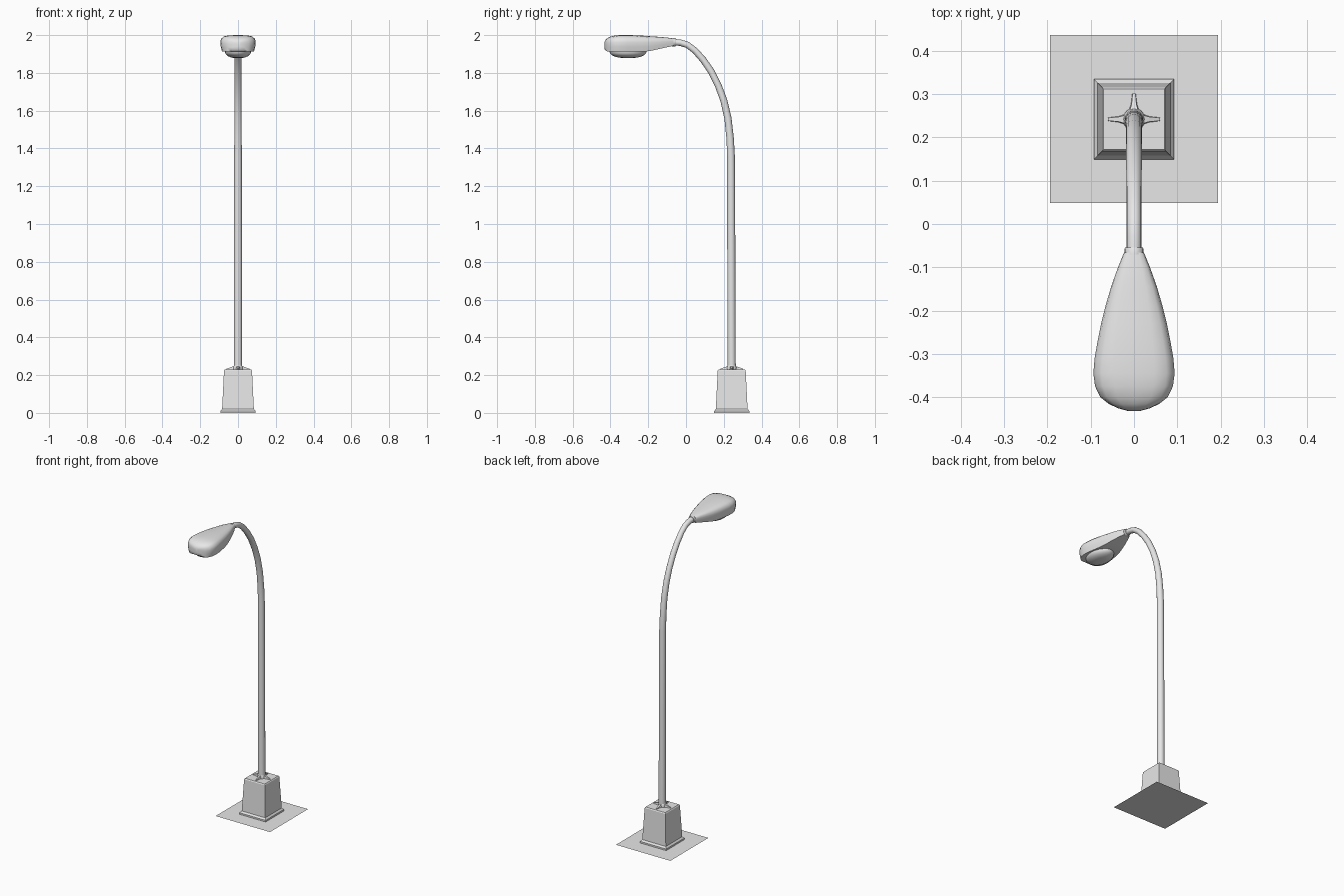
import bpy, bmesh, math
from mathutils import Vector

if "Cube" in bpy.data.objects:
    bpy.data.objects.remove(bpy.data.objects["Cube"])

POLE_Y = 0.242
grey = bpy.data.materials.new("light_grey")
grey.diffuse_color = (0.8, 0.8, 0.8, 1)
grey.use_nodes = True
grey.node_tree.nodes["Principled BSDF"].inputs["Base Color"].default_value = grey.diffuse_color


def make_object(name, bm, smooth=None):
    bmesh.ops.recalc_face_normals(bm, faces=bm.faces)
    me = bpy.data.meshes.new(name)
    bm.to_mesh(me)
    bm.free()
    me.materials.append(grey)
    ob = bpy.data.objects.new(name, me)
    bpy.context.collection.objects.link(ob)
    if smooth:
        bpy.ops.object.select_all(action='DESELECT')
        ob.select_set(True)
        bpy.context.view_layer.objects.active = ob
        bpy.ops.object.shade_smooth_by_angle(angle=math.radians(smooth))
    return ob


def loft(name, rings, smooth=None, caps=(True, True)):
    """Skin a list of closed rings that have equal point counts."""
    bm = bmesh.new()
    vs = [[bm.verts.new(p) for p in r] for r in rings]
    n = len(rings[0])
    for a, b in zip(vs, vs[1:]):
        for i in range(n):
            j = (i + 1) % n
            bm.faces.new((a[i], a[j], b[j], b[i]))
    if caps[0]:
        bm.faces.new(vs[0])
    if caps[1]:
        bm.faces.new(vs[-1])
    return make_object(name, bm, smooth)


def tube(name, path, sides=16):
    """Sweep a circle along (y, z, radius) points in the x = 0 plane."""
    rings = []
    for i, (y, z, r) in enumerate(path):
        a, b = path[max(i - 1, 0)], path[min(i + 1, len(path) - 1)]
        t = Vector((0, b[0] - a[0], b[1] - a[1])).normalized()
        side = Vector((1, 0, 0))
        up = t.cross(side)
        rings.append([Vector((0, y, z)) + r * (math.cos(k) * side + math.sin(k) * up)
                      for k in (2 * math.pi * s / sides for s in range(sides))])
    return loft(name, rings, 40)


def square(h, z):
    return [(sx * h, POLE_Y + sy * h, z)
            for sx, sy in ((-1, -1), (1, -1), (1, 1), (-1, 1))]


# Ground plate: a single thin sheet
bm = bmesh.new()
bm.faces.new([bm.verts.new((x, y + 0.001, z)) for x, y, z in square(0.194, 0)])
make_object("ground_plate", bm)

# Tapered square pedestal with a flange and chamfered top
loft("pedestal", [square(h, z) for h, z in
                  ((0.093, 0), (0.093, 0.010), (0.084, 0.021),
                   (0.074, 0.224), (0.070, 0.230))], caps=(False, True))

# Collar and four tapering gussets at the pole foot
tube("foot_collar", [(POLE_Y, 0.228, 0.026), (POLE_Y, 0.243, 0.026), (POLE_Y, 0.250, 0.022)])
for k in range(4):
    c, s = math.cos(k * math.pi / 2), math.sin(k * math.pi / 2)
    rings = []
    for r, w, top in ((0.018, 0.013, 0.248), (0.035, 0.007, 0.243), (0.060, 0.004, 0.234)):
        rings.append([(r * c - u * s, POLE_Y + r * s + u * c, z)
                      for u, z in ((-w, 0.229), (w, 0.229), (w * 0.8, top), (-w * 0.8, top))])
    loft("foot_gusset", rings)

# Straight pole flowing into the curved arm
tube("pole_and_arm", [(0.242, 0.228, 0.0215), (0.240, 0.8, 0.0215), (0.238, 1.36, 0.0205),
                      (0.234, 1.45, 0.0195), (0.222, 1.56, 0.019), (0.200, 1.655, 0.0185),
                      (0.170, 1.735, 0.018), (0.132, 1.81, 0.018), (0.092, 1.868, 0.0175),
                      (0.048, 1.918, 0.017), (0.008, 1.948, 0.017), (-0.030, 1.960, 0.017),
                      (-0.075, 1.963, 0.017)])

# Lamp neck collar
tube("neck_collar", [(-0.054, 1.962, 0.020), (-0.058, 1.962, 0.022), (-0.072, 1.963, 0.022)])

# Teardrop lamp housing: (y, half width, bottom, top)
stations = ((-0.066, 0.023, 1.943, 1.982), (-0.10, 0.037, 1.936, 1.987),
            (-0.145, 0.053, 1.926, 1.991), (-0.19, 0.066, 1.916, 1.994),
            (-0.23, 0.076, 1.912, 1.997), (-0.27, 0.084, 1.912, 1.999),
            (-0.31, 0.091, 1.912, 2.0), (-0.345, 0.094, 1.912, 2.0),
            (-0.375, 0.090, 1.912, 1.998), (-0.40, 0.078, 1.912, 1.992),
            (-0.416, 0.058, 1.913, 1.984), (-0.426, 0.036, 1.918, 1.975),
            (-0.432, 0.014, 1.928, 1.963))
half = ((0.9, 0), (0.97, 0.3), (1, 0.58), (0.95, 0.78), (0.80, 0.92), (0.5, 0.985))
section = list(half) + [(0, 1)] + [(-x, t) for x, t in reversed(half)]
loft("lamp_housing", [[(x * w, y, zb + t * (zt - zb)) for x, t in section]
                      for y, w, zb, zt in stations], 50)

# Shallow domed lens under the housing
lens = []
for k in range(6):
    a = math.pi / 2 * k / 6
    c, d = math.cos(a) ** 0.8, math.sin(a)
    lens.append([(0.069 * c * math.cos(t), -0.307 + 0.098 * c * math.sin(t), 1.913 - 0.035 * d)
                 for t in (2 * math.pi * s / 20 for s in range(20))])
loft("lamp_lens", lens, 50)
